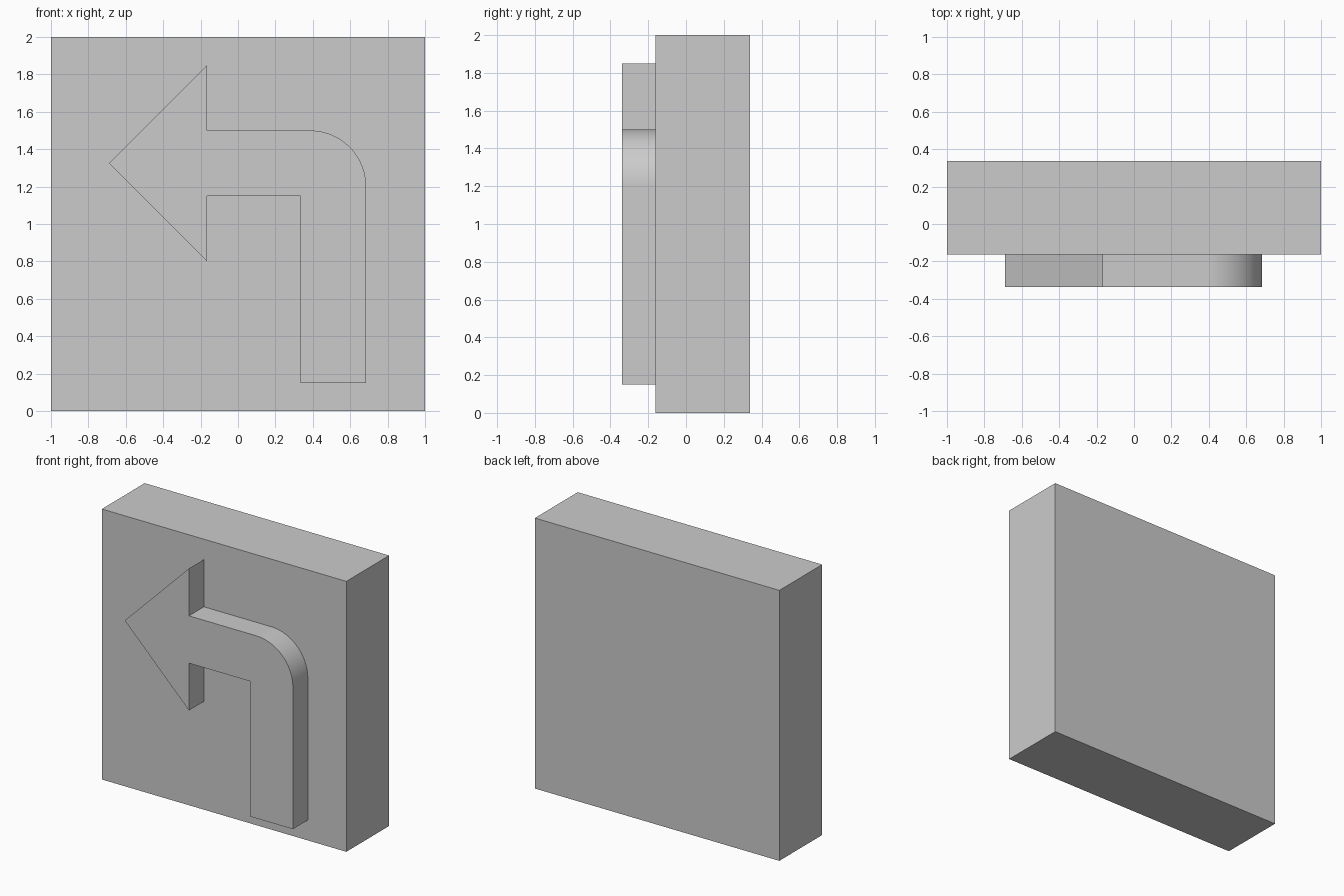
import bpy, bmesh
from math import sin, cos, pi

cube = bpy.data.objects.get("Cube")
if cube:
    bpy.data.objects.remove(cube, do_unlink=True)

BACK, SPLIT, FRONT = 0.3375, -0.1625, -0.3375

grey = bpy.data.materials.new("plain_grey")
grey.use_nodes = True
colour = (0.6, 0.6, 0.6, 1)
grey.diffuse_color = colour
grey.node_tree.nodes["Principled BSDF"].inputs["Base Color"].default_value = colour


def extrude_outline(name, outline, y_front, y_back):
    """Solid made from an x-z outline, running from y_front to y_back."""
    bm = bmesh.new()
    face = bm.faces.new([bm.verts.new((x, y_front, z)) for x, z in outline])
    extruded = bmesh.ops.extrude_face_region(bm, geom=[face])["geom"]
    moved = [v for v in extruded if isinstance(v, bmesh.types.BMVert)]
    bmesh.ops.translate(bm, verts=moved, vec=(0, y_back - y_front, 0))
    bmesh.ops.recalc_face_normals(bm, faces=bm.faces)
    mesh = bpy.data.meshes.new(name)
    bm.to_mesh(mesh)
    bm.free()
    mesh.materials.append(grey)
    obj = bpy.data.objects.new(name, mesh)
    bpy.context.collection.objects.link(obj)
    return obj


# Square backing panel
extrude_outline("panel", [(-1, 0), (1, 0), (1, 2), (-1, 2)], SPLIT, BACK)

# Raised turning arrow with a rounded outer bend
radius, steps = 0.3, 24
bend = [(0.385 + radius * cos(i * pi / 2 / steps),
         1.2 + radius * sin(i * pi / 2 / steps)) for i in range(steps + 1)]
outline = [(0.335, 0.15), (0.685, 0.15), *bend,
           (-0.165, 1.5), (-0.165, 1.85), (-0.69, 1.325), (-0.165, 0.8),
           (-0.165, 1.15), (0.335, 1.15)]
arrow = extrude_outline("arrow", outline, FRONT, SPLIT)

# Smooth bend, sharp edges elsewhere
bpy.ops.object.select_all(action="DESELECT")
arrow.select_set(True)
bpy.context.view_layer.objects.active = arrow
bpy.ops.object.shade_smooth_by_angle(angle=pi / 6)
